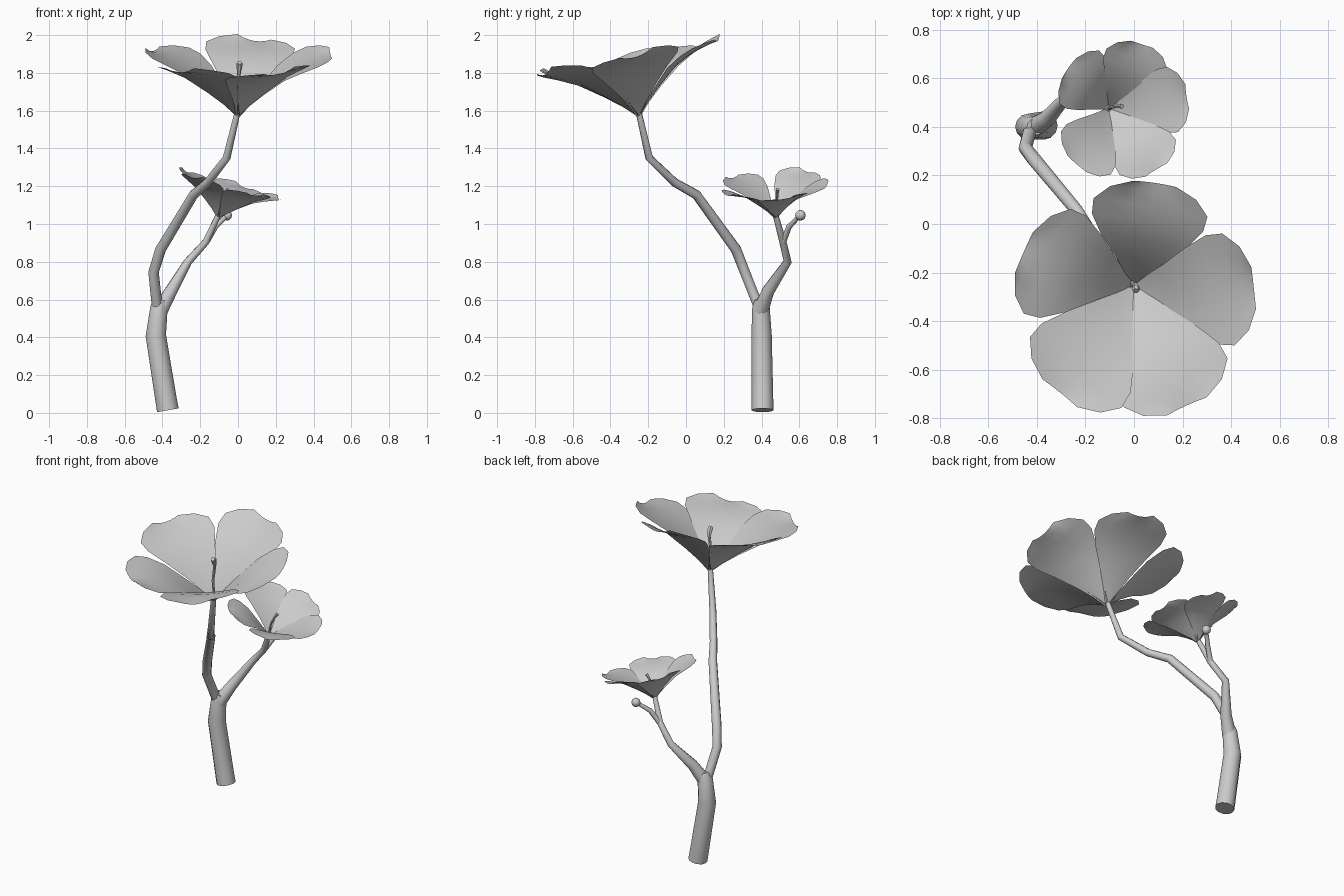
import bpy, bmesh, math
from mathutils import Vector, Matrix, Euler

if "Cube" in bpy.data.objects:
    bpy.data.objects.remove(bpy.data.objects["Cube"])


def finish(bm, name, angle):
    bmesh.ops.recalc_face_normals(bm, faces=bm.faces)
    me = bpy.data.meshes.new(name)
    bm.to_mesh(me)
    bm.free()
    ob = bpy.data.objects.new(name, me)
    bpy.context.collection.objects.link(ob)
    bpy.context.view_layer.objects.active = ob
    bpy.ops.object.select_all(action='DESELECT')
    ob.select_set(True)
    bpy.ops.object.shade_smooth_by_angle(angle=math.radians(angle))
    return ob


def tube(name, pts, sides=10):
    """Tapered tube through (x, y, z, radius) points, capped at both ends."""
    bm = bmesh.new()
    P = [Vector(p[:3]) for p in pts]
    side = Vector((1, 0, 0))
    rings = []
    for i, p in enumerate(P):
        d = (P[min(i + 1, len(P) - 1)] - P[max(i - 1, 0)]).normalized()
        side = (side - d * side.dot(d)).normalized()
        other = d.cross(side)
        rings.append([bm.verts.new(p + pts[i][3] * (side * math.cos(a) + other * math.sin(a)))
                      for a in (2 * math.pi * k / sides for k in range(sides))])
    for a, b in zip(rings, rings[1:]):
        for k in range(sides):
            n = (k + 1) % sides
            bm.faces.new((a[k], a[n], b[n], b[k]))
    bm.faces.new(rings[0][::-1])
    bm.faces.new(rings[-1])
    return finish(bm, name, 50)


# Petal outline: distance out, height, half width
PETAL = [(0.0, 0.0, 0.012), (0.06, 0.065, 0.05), (0.13, 0.13, 0.1), (0.23, 0.215, 0.178),
         (0.32, 0.262, 0.232), (0.39, 0.288, 0.238), (0.455, 0.305, 0.18), (0.495, 0.312, 0.09)]


def flower(name, base, tilt, scale, petals):
    """Five overlapping petals; petals holds (angle, length factor)."""
    place = Matrix.Translation(base) @ Euler([math.radians(t) for t in tilt]).to_matrix().to_4x4() \
        @ Matrix.Scale(scale, 4)
    for n, (ang, length) in enumerate(petals):
        bm = bmesh.new()
        turn = place @ Matrix.Rotation(math.radians(ang), 4, 'Z')
        rows = []
        for r, h, w in PETAL:
            f = min(r / 0.35, 1)
            row = []
            for k in range(-3, 4):
                v = k / 3
                lift = f * (0.022 * v * v + 0.012 * v)
                row.append(bm.verts.new(turn @ Vector((r * length, w * v, h + lift))))
            rows.append(row)
        for a, b in zip(rows, rows[1:]):
            for k in range(6):
                bm.faces.new((a[k], b[k], b[k + 1], a[k + 1]))
        finish(bm, f"{name}_petal_{n + 1}", 60)


# Trunk and the two branches
tube("trunk", [(-0.371, 0.405, 0.014, 0.058), (-0.381, 0.405, 0.07, 0.057), (-0.435, 0.40, 0.41, 0.054),
               (-0.418, 0.397, 0.56, 0.046), (-0.408, 0.398, 0.60, 0.034)], 12)
tube("tall_branch", [(-0.428, 0.385, 0.56, 0.028), (-0.447, 0.312, 0.745, 0.028), (-0.41, 0.265, 0.865, 0.029),
                     (-0.235, 0.055, 1.155, 0.026), (-0.16, -0.06, 1.22, 0.023),
                     (-0.06, -0.195, 1.35, 0.021), (-0.003, -0.25, 1.59, 0.016)])
tube("short_branch", [(-0.415, 0.395, 0.54, 0.043), (-0.355, 0.435, 0.645, 0.034), (-0.265, 0.538, 0.80, 0.022),
                      (-0.17, 0.513, 0.905, 0.019), (-0.105, 0.475, 1.045, 0.015)])

# Bud on its twig
tube("bud_twig", [(-0.17, 0.513, 0.90, 0.016), (-0.12, 0.545, 0.985, 0.015), (-0.062, 0.6, 1.042, 0.012)], 8)
bm = bmesh.new()
bmesh.ops.create_uvsphere(bm, u_segments=10, v_segments=6, radius=0.028,
                          matrix=Matrix.Translation((-0.058, 0.606, 1.046)))
finish(bm, "bud", 60)

# Flowers
flower("large_flower", (0, -0.25, 1.57), (11, 0, 0), 1.0,
       [(80, 1.0), (6, 1.0), (-64, 1.0), (-128, 1.0), (156, 1.0)])
flower("small_flower", (-0.105, 0.475, 1.03), (3, 16, 0), 0.58,
       [(73, 1.0), (12, 1.0), (-58, 1.0), (-130, 1.0), (142, 1.0)])

# Stamens with flared tips
tube("large_stamen", [(0, -0.25, 1.58, 0.008), (-0.008, -0.25, 1.70, 0.009), (0.005, -0.25, 1.80, 0.010),
                      (0.008, -0.265, 1.845, 0.017), (0.008, -0.275, 1.855, 0.014)], 6)
tube("small_stamen", [(-0.105, 0.475, 1.04, 0.007), (-0.095, 0.48, 1.11, 0.007), (-0.07, 0.484, 1.16, 0.007),
                      (-0.05, 0.485, 1.185, 0.011)], 6)
